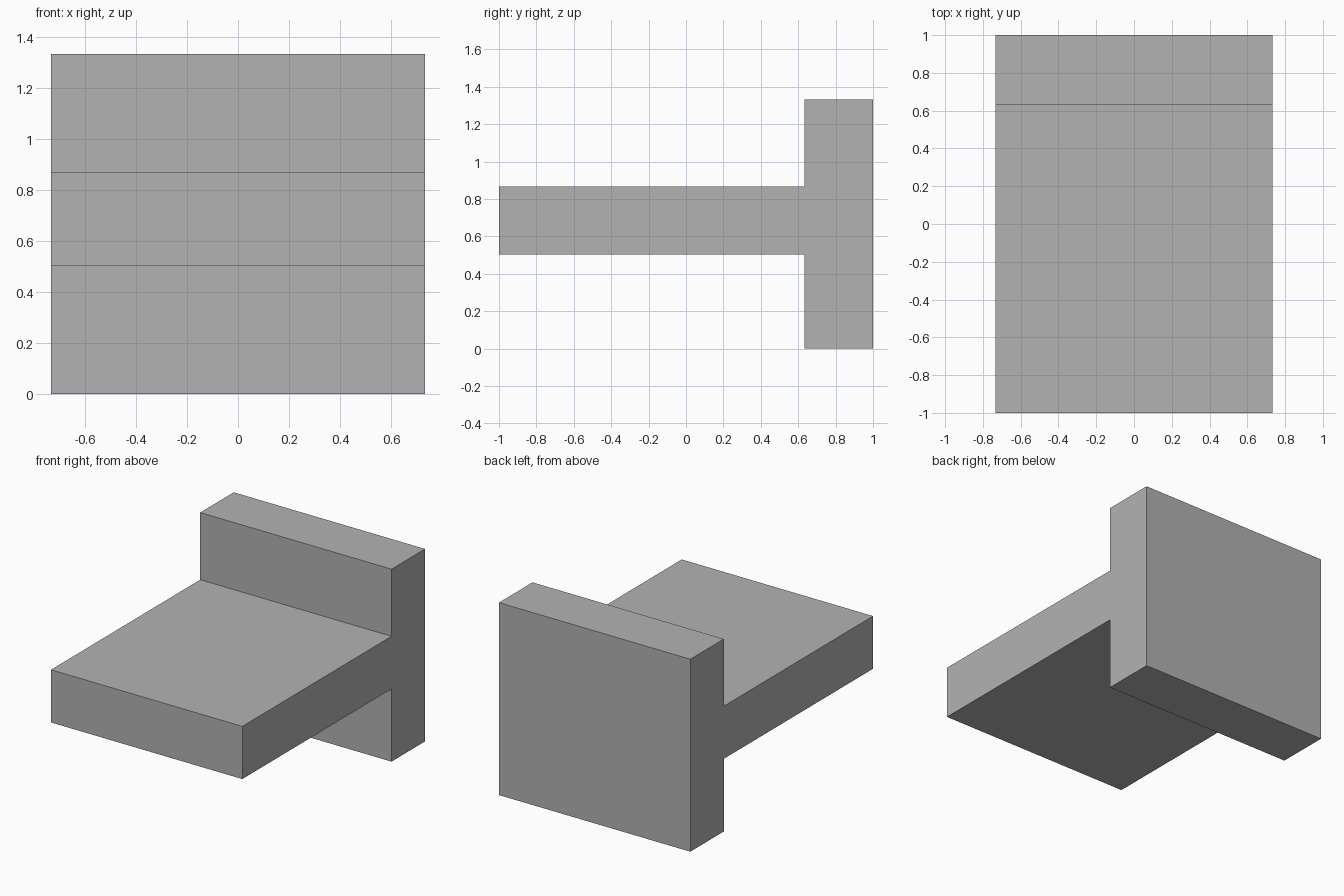
import bpy
import bmesh

cube = bpy.data.objects.get("Cube")
if cube:
    bpy.data.objects.remove(cube, do_unlink=True)

grey = bpy.data.materials.new("plain grey")
grey.use_nodes = True
colour = (0.448, 0.448, 0.448, 1)
grey.diffuse_color = colour
grey.node_tree.nodes["Principled BSDF"].inputs["Base Color"].default_value = colour

HALF_WIDTH = 0.733
FRONT, WALL, BACK = -1, 0.633, 1
UNDERSIDE, SHELF_TOP, TOP = 0.503, 0.868, 1.333

# Sideways T profile: upright slab with a shelf reaching forward
profile = [
    (FRONT, UNDERSIDE), (WALL, UNDERSIDE), (WALL, 0), (BACK, 0),
    (BACK, TOP), (WALL, TOP), (WALL, SHELF_TOP), (FRONT, SHELF_TOP),
]

# Extrude the profile across the full width
bm = bmesh.new()
side = bm.faces.new([bm.verts.new((-HALF_WIDTH, y, z)) for y, z in profile])
extruded = bmesh.ops.extrude_face_region(bm, geom=[side], use_keep_orig=True)
moved = [g for g in extruded["geom"] if isinstance(g, bmesh.types.BMVert)]
bmesh.ops.translate(bm, verts=moved, vec=(2 * HALF_WIDTH, 0, 0))
bmesh.ops.recalc_face_normals(bm, faces=bm.faces)

mesh = bpy.data.meshes.new("shelf_bracket")
bm.to_mesh(mesh)
bm.free()
mesh.materials.append(grey)
bracket = bpy.data.objects.new("shelf_bracket", mesh)
bpy.context.collection.objects.link(bracket)
